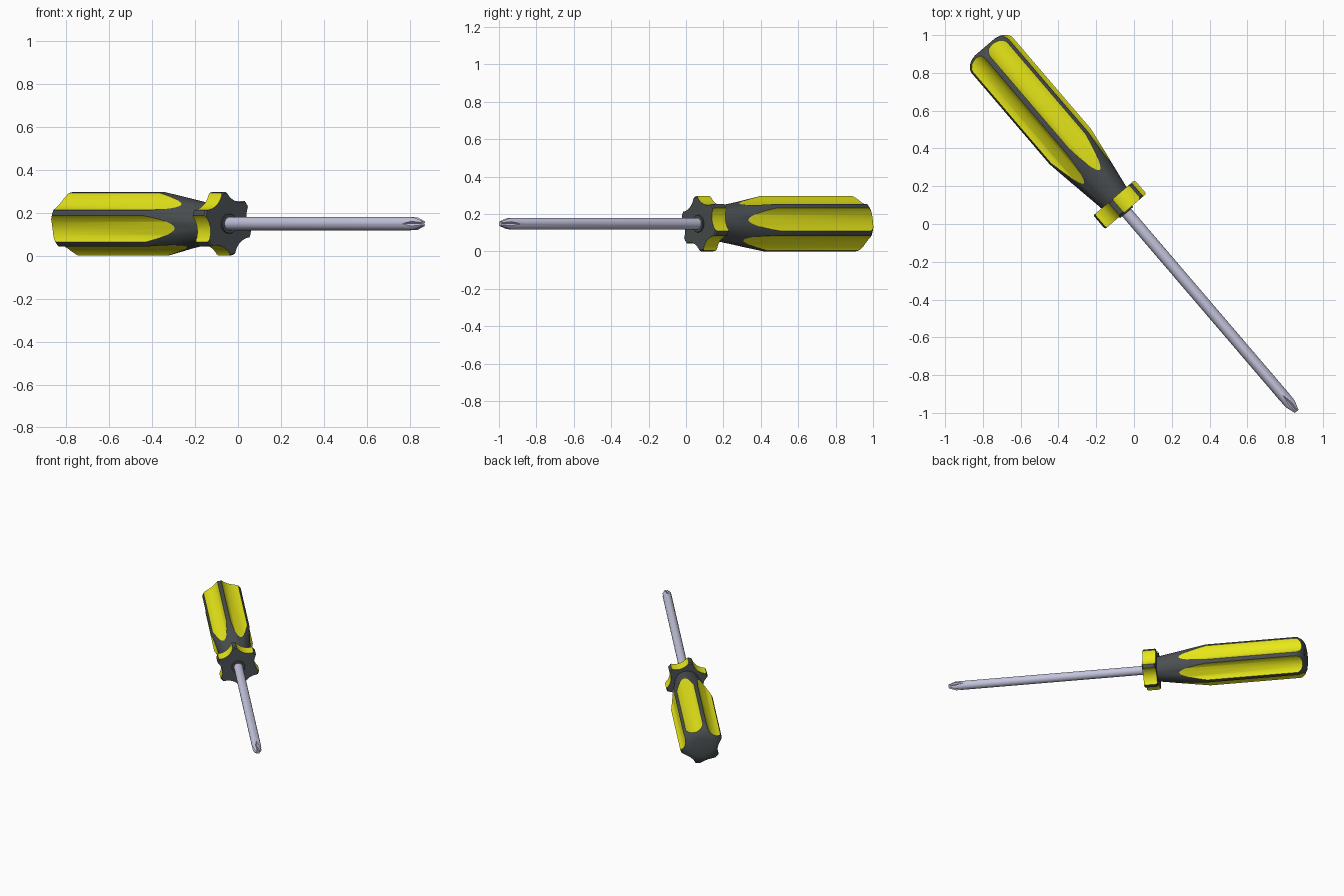
import bpy, bmesh, math
from mathutils import Matrix, Vector

if "Cube" in bpy.data.objects:
    bpy.data.objects.remove(bpy.data.objects["Cube"])

AXIS = math.atan2(-0.76, 0.65)           # direction of the tool on the floor
PLACE = Matrix.Translation((0.008, 0.006, 0.1485)) @ Matrix.Rotation(AXIS, 4, 'Z')


def material(name, rgb):
    m = bpy.data.materials.new(name)
    m.diffuse_color = (*rgb, 1)
    m.use_nodes = True
    m.node_tree.nodes["Principled BSDF"].inputs["Base Color"].default_value = m.diffuse_color
    return m


dark = material("dark_rubber", (0.07, 0.08, 0.085))
yellow = material("yellow_plastic", (0.8, 0.8, 0.01))
steel = material("steel", (0.55, 0.55, 0.72))


def make_object(name, bm, mats, index=0):
    bmesh.ops.recalc_face_normals(bm, faces=bm.faces)
    for f in bm.faces:
        f.material_index = index
    me = bpy.data.meshes.new(name)
    bm.to_mesh(me)
    bm.free()
    for m in mats:
        me.materials.append(m)
    ob = bpy.data.objects.new(name, me)
    bpy.context.collection.objects.link(ob)
    ob.matrix_world = PLACE
    return ob


def lathe(name, profile, n, mats):
    """Solid of revolution about local X from (x, radius) pairs."""
    bm = bmesh.new()
    rings = []
    for x, r in profile:
        rings.append([bm.verts.new((x, r * math.cos(2 * math.pi * i / n),
                                    r * math.sin(2 * math.pi * i / n))) for i in range(n)])
    for a, b in zip(rings, rings[1:]):
        for i in range(n):
            j = (i + 1) % n
            bm.faces.new((a[i], a[j], b[j], b[i]))
    bm.faces.new(rings[0])
    bm.faces.new(rings[-1])
    return make_object(name, bm, mats)


def cutters(name, count, phase, start, end, radius, sides, mats, index):
    """Ring of prisms around X; each runs from (x, dist) start to end."""
    bm = bmesh.new()
    p, q = Vector((start[0], start[1], 0)), Vector((end[0], end[1], 0))
    base = (Matrix.Translation((p + q) / 2)
            @ Matrix.Rotation(math.atan2(q.y - p.y, q.x - p.x), 4, 'Z')
            @ Matrix.Rotation(math.pi / 2, 4, 'Y'))
    for k in range(count):
        turn = Matrix.Rotation(phase + 2 * math.pi * k / count, 4, 'X')
        bmesh.ops.create_cone(bm, cap_ends=True, segments=sides, radius1=radius, radius2=radius,
                              depth=(q - p).length, matrix=turn @ base)
    ob = make_object(name, bm, mats, index)
    ob.hide_render = True
    return ob


def carve(ob, cutter):
    mod = ob.modifiers.new("flutes", 'BOOLEAN')
    mod.operation = 'DIFFERENCE'
    mod.solver = 'EXACT'
    mod.material_mode = 'INDEX'
    mod.object = cutter
    bpy.context.view_layer.objects.active = ob
    bpy.ops.object.modifier_apply(modifier=mod.name)
    bpy.data.objects.remove(cutter)


def smooth(ob, angle=30):
    bpy.ops.object.select_all(action='DESELECT')
    ob.select_set(True)
    bpy.context.view_layer.objects.active = ob
    bpy.ops.object.shade_smooth_by_angle(angle=math.radians(angle))


# handle with domed end, tapered neck and guard, scalloped by six flutes
handle = lathe("handle", [
    (-1.226, 0.07), (-1.219, 0.10), (-1.202, 0.128), (-1.182, 0.145), (-1.17, 0.149),
    (-0.53, 0.149), (-0.36, 0.117), (-0.175, 0.087), (-0.175, 0.142), (-0.168, 0.149),
    (-0.088, 0.149), (-0.08, 0.142)], 72, [dark, yellow])
carve(handle, cutters("flute_cutter", 6, math.radians(10), (-1.4, 0.212), (0.2, 0.212),
                      0.099, 64, [dark, yellow], 1))
smooth(handle)

# collar where the shaft enters the guard
smooth(lathe("shaft_collar", [(-0.1, 0.046), (-0.074, 0.046), (-0.072, 0.044)], 32, [dark]))

# steel shaft with a cross-shaped tip
shaft = lathe("shaft", [(-0.1, 0.031), (1.262, 0.031), (1.313, 0.014)], 32, [steel])
V = 0.04
carve(shaft, cutters("tip_cutter", 4, 0, (1.14, 0.045 + V), (1.38, -0.007 + V),
                     V, 4, [steel], 0))
smooth(shaft)
